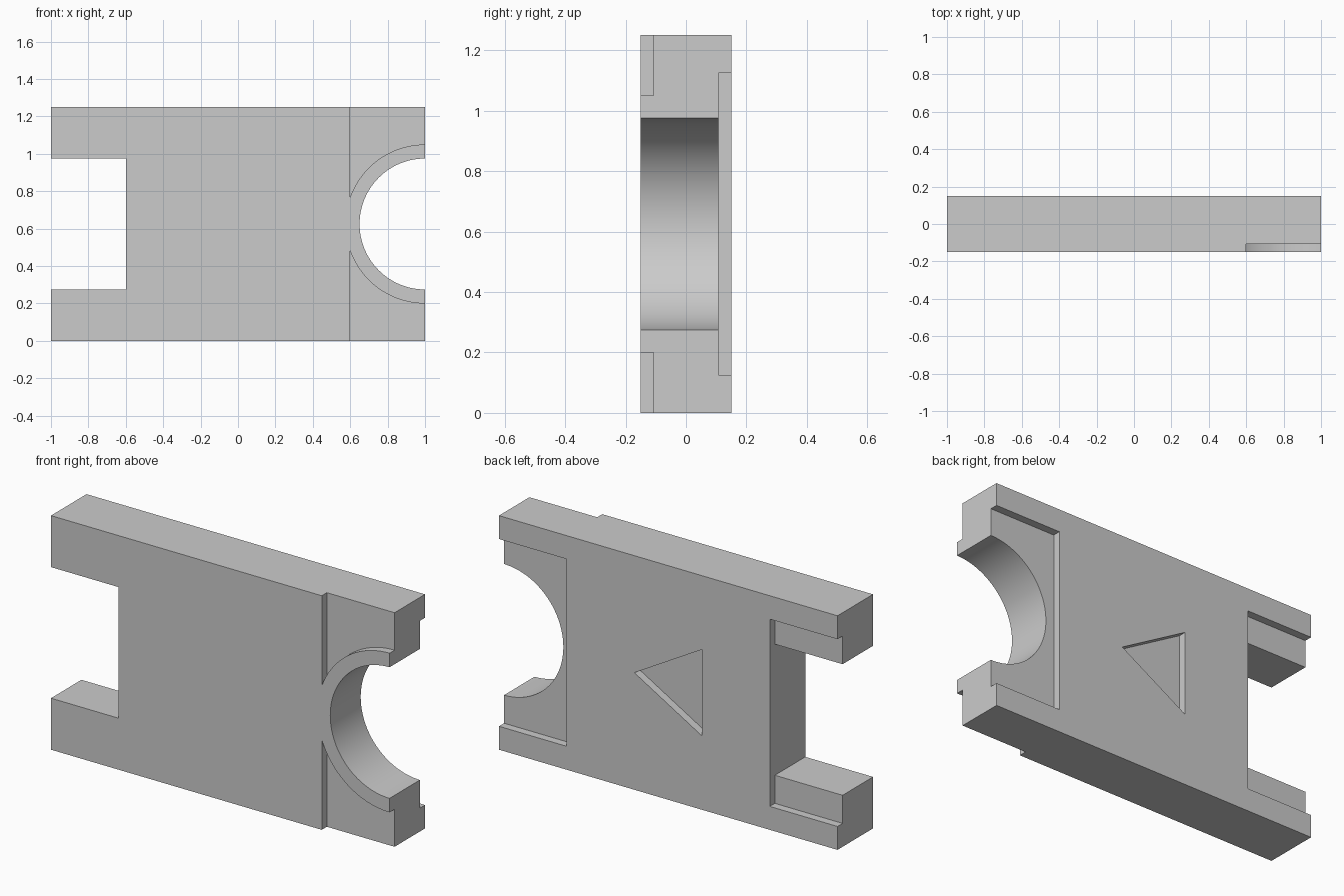
import bpy, bmesh
from math import cos, sin, acos, pi

old = bpy.data.objects.get("Cube")
if old:
    bpy.data.objects.remove(old, do_unlink=True)

HEIGHT, HALF_DEPTH = 1.25, 0.15
MID = HEIGHT / 2
STEP = HALF_DEPTH - 0.043      # depth level of every shallow recess floor
SHOULDER = 0.6                 # where the slot, recesses and front step begin
HOLE_R, RIM_R = 0.35, 0.425
OUT = 1.2                      # cutters run past the ends

grey = bpy.data.materials.new("plain grey")
grey.use_nodes = True
colour = (0.6, 0.6, 0.6, 1)
grey.diffuse_color = colour
grey.node_tree.nodes["Principled BSDF"].inputs["Base Color"].default_value = colour


def prism(name, outline, y0, y1):
    """Extrude an (x, z) outline from y0 to y1."""
    bm = bmesh.new()
    face = bm.faces.new([bm.verts.new((x, y0, z)) for x, z in outline])
    ext = bmesh.ops.extrude_face_region(bm, geom=[face])
    moved = [v for v in ext["geom"] if isinstance(v, bmesh.types.BMVert)]
    bmesh.ops.translate(bm, verts=moved, vec=(0, y1 - y0, 0))
    bmesh.ops.recalc_face_normals(bm, faces=bm.faces)
    mesh = bpy.data.meshes.new(name)
    bm.to_mesh(mesh)
    bm.free()
    mesh.materials.append(grey)
    obj = bpy.data.objects.new(name, mesh)
    bpy.context.collection.objects.link(obj)
    return obj


def arc(radius, start, end, steps):
    angles = [start + (end - start) * i / steps for i in range(steps + 1)]
    return [(1 + radius * cos(a), MID + radius * sin(a)) for a in angles]


def rect(x0, x1, half):
    return [(x0, MID - half), (x1, MID - half), (x1, MID + half), (x0, MID + half)]


# Plate outline with a square slot at one end and a half-round notch at the other
slot = [(-1, MID + HOLE_R), (-SHOULDER, MID + HOLE_R),
        (-SHOULDER, MID - HOLE_R), (-1, MID - HOLE_R)]
outline = [(-1, 0), (1, 0)] + arc(HOLE_R, 1.5 * pi, 0.5 * pi, 64)
outline += [(1, HEIGHT), (-1, HEIGHT)] + slot
plate = prism("plate", outline, -HALF_DEPTH, HALF_DEPTH)

# Shallow recesses on the back: both ends and the triangle
back = (STEP, HALF_DEPTH + 0.1)
half_side = 0.231
cutters = [
    prism("notch_recess_cutter", rect(SHOULDER, OUT, 0.5), *back),
    prism("slot_recess_cutter", rect(-OUT, -SHOULDER, 0.5), *back),
    prism("triangle_cutter", [(0.2, MID), (-0.2, MID + half_side),
                              (-0.2, MID - half_side)], *back),
]

# Front step above and below the round rim
rim_end = pi - acos((1 - SHOULDER) / RIM_R)
upper = [(SHOULDER, HEIGHT + 0.1), (OUT, HEIGHT + 0.1), (OUT, MID + RIM_R)]
upper += arc(RIM_R, pi / 2, rim_end, 40)
lower = [(x, HEIGHT - z) for x, z in upper]
for name, shape in (("upper", upper), ("lower", lower)):
    cutters.append(prism(name + "_step_cutter", shape, -HALF_DEPTH - 0.1, -STEP))

# Cut, then discard the cutters
bpy.context.view_layer.objects.active = plate
for cutter in cutters:
    cutter.hide_render = True
    mod = plate.modifiers.new(cutter.name, "BOOLEAN")
    mod.operation, mod.solver, mod.object = "DIFFERENCE", "EXACT", cutter
    bpy.ops.object.modifier_apply(modifier=mod.name)
    bpy.data.objects.remove(cutter, do_unlink=True)

bpy.ops.object.select_all(action="DESELECT")
plate.select_set(True)
bpy.ops.object.shade_smooth_by_angle(angle=pi / 6)
